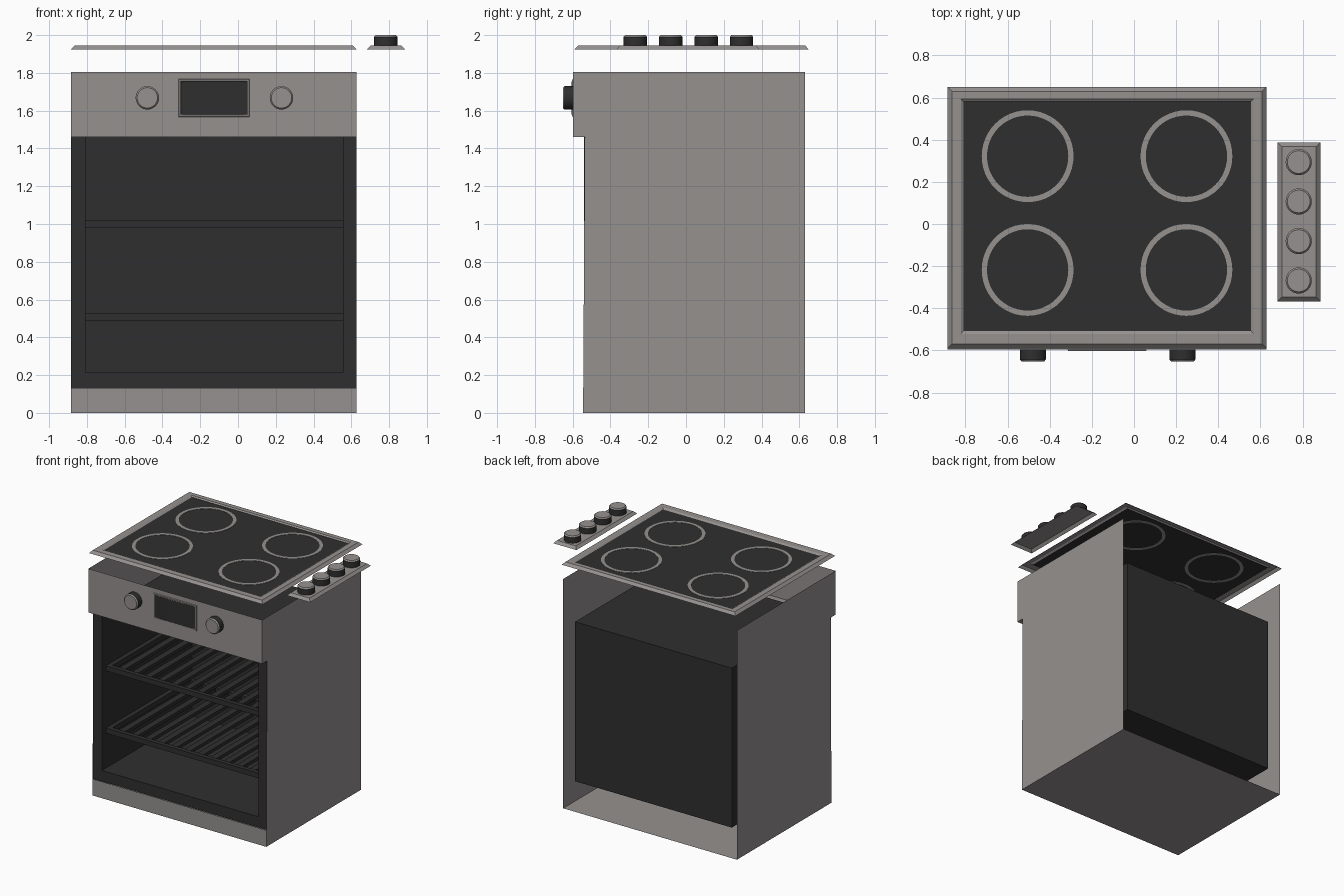
import bpy, math
from mathutils import Matrix

if "Cube" in bpy.data.objects:
    bpy.data.objects.remove(bpy.data.objects["Cube"])


def material(name, rgb):
    m = bpy.data.materials.new(name)
    m.diffuse_color = (*rgb, 1)
    m.use_nodes = True
    m.node_tree.nodes["Principled BSDF"].inputs["Base Color"].default_value = m.diffuse_color
    return m


STEEL = material("warm grey steel", (0.30, 0.283, 0.275))
DARK = material("dark enamel", (0.028, 0.028, 0.028))
X0, X1 = -0.885, 0.628        # cabinet sides
IX0, IX1 = -0.808, 0.556      # oven cavity sides


def make(name, verts, faces, mats, index=None, matrix=None, smooth=False):
    me = bpy.data.meshes.new(name)
    me.from_pydata(verts, [], faces)
    for m in mats:
        me.materials.append(m)
    if index:
        for p, i in zip(me.polygons, index):
            p.material_index = i
    if matrix:
        me.transform(matrix)
    me.update()
    ob = bpy.data.objects.new(name, me)
    bpy.context.collection.objects.link(ob)
    if smooth:
        bpy.ops.object.select_all(action='DESELECT')
        ob.select_set(True)
        bpy.context.view_layer.objects.active = ob
        bpy.ops.object.shade_smooth_by_angle(angle=math.radians(30))
    return ob


def boxes(name, spans, mat):
    """One object from several (x0, x1, y0, y1, z0, z1) boxes."""
    verts, faces = [], []
    for s in spans:
        b = len(verts)
        verts += [(s[i], s[2 + j], s[4 + k]) for i in (0, 1) for j in (0, 1) for k in (0, 1)]
        faces += [[b + n for n in f] for f in ((0, 1, 3, 2), (4, 6, 7, 5), (0, 4, 5, 1),
                                               (2, 3, 7, 6), (0, 2, 6, 4), (1, 5, 7, 3))]
    return make(name, verts, faces, [mat])


def stepped(name, loops, cap=False, mats=(STEEL,), cap_mat=0, matrix=None):
    """Skin nested rectangles (x0, x1, y0, y1, z), optionally filling the last."""
    verts, faces, idx = [], [], []
    for x0, x1, y0, y1, z in loops:
        verts += [(x0, y0, z), (x1, y0, z), (x1, y1, z), (x0, y1, z)]
    for l in range(len(loops) - 1):
        for i in range(4):
            j = (i + 1) % 4
            faces.append((l * 4 + i, l * 4 + j, l * 4 + 4 + j, l * 4 + 4 + i))
            idx.append(0)
    if cap:
        n = len(verts)
        faces.append((n - 4, n - 3, n - 2, n - 1))
        idx.append(cap_mat)
    return make(name, verts, faces, list(mats), idx, matrix)


def lathe(name, profile, mats, ring_mats, closed=False, seg=32, matrix=None):
    """Spin (radius, z) points about z; open profiles get an end cap."""
    verts = [(r * math.cos(2 * math.pi * i / seg), r * math.sin(2 * math.pi * i / seg), z)
             for r, z in profile for i in range(seg)]
    faces, idx, n = [], [], len(profile)
    for l in range(n if closed else n - 1):
        a, b = l * seg, (l + 1) % n * seg
        for i in range(seg):
            j = (i + 1) % seg
            faces.append((a + i, a + j, b + j, b + i))
            idx.append(ring_mats[l])
    if not closed:
        faces.append(tuple(range((n - 1) * seg, n * seg)))
        idx.append(ring_mats[-1])
    return make(name, verts, faces, mats, idx, matrix, True)


# Cabinet shell, open at the top and back, with overhanging control panel
side = [(0.63, 0), (-0.545, 0), (-0.544, 0.13), (-0.536, 1.46), (-0.597, 1.46),
        (-0.597, 1.805), (0.63, 1.805)]
n = len(side)
verts = [(x, y, z) for x in (X0, X1) for y, z in side]
strip = [(i, i + n, i + n + 1, i + 1) for i in (0, 1, 3, 4)]
make("cabinet", verts, [tuple(range(n))[::-1], tuple(range(n, 2 * n))] + strip, [STEEL])

# Dark front frame and the oven cavity behind it
stand = Matrix.Rotation(math.radians(90), 4, 'X')     # maps z to -y, y to z
stepped("oven_cavity", [(X0, X1, 0.13, 1.46, 0.539), (IX0, IX1, 0.215, 1.46, 0.539),
                        (IX0, IX1, 0.215, 1.47, 0.535), (IX0, IX1, 0.215, 1.47, -0.585)],
        True, (DARK,), 0, stand)

# Two racks with bars running front to back
for name, z in (("lower_rack", 0.49), ("upper_rack", 0.98)):
    spans = [(IX0, IX1, -0.49, -0.455, z, z + 0.04), (IX0, IX1, 0.515, 0.55, z, z + 0.04),
             (IX0, IX0 + 0.035, -0.455, 0.515, z, z + 0.04),
             (IX1 - 0.035, IX1, -0.455, 0.515, z, z + 0.04)]
    for i in range(11):
        x = IX0 + (IX1 - IX0) * (i + 1) / 12
        spans.append((x - 0.025, x + 0.025, -0.455, 0.515, z + 0.008, z + 0.034))
    boxes(name, spans, DARK)

# Display: raised steel frame with a slightly bulging screen
stepped("display_frame", [(-0.315, 0.06, 1.567, 1.767, 0.597), (-0.312, 0.057, 1.57, 1.764, 0.603),
                          (-0.304, 0.049, 1.578, 1.756, 0.603), (-0.3, 0.045, 1.582, 1.752, 0.598)],
        matrix=stand)
cols = 12
verts = []
for i in range(cols + 1):
    t = i / cols
    x = -0.302 + 0.349 * t
    y = -0.5985 - 0.0075 * math.sin(math.pi * t)
    verts += [(x, y, 1.58), (x, y, 1.754)]
make("display_screen", verts, [(2 * i, 2 * i + 2, 2 * i + 3, 2 * i + 1) for i in range(cols)],
     [DARK], smooth=True)

# Hob: bevelled steel rim around a dark glass top
stepped("hob", [(X0, X1, -0.59, 0.65, 1.925), (X0 + 0.02, X1 - 0.02, -0.57, 0.63, 1.945),
                (-0.822, 0.567, -0.522, 0.593, 1.945), (-0.81, 0.555, -0.507, 0.582, 1.937)],
        True, (STEEL, DARK), 1)

# Cooking rings, thin plates showing on both sides of the glass
for j, y in enumerate((-0.218, 0.322)):
    for i, x in enumerate((-0.505, 0.249)):
        lathe(f"cooking_ring_{j}{i}", [(0.193, -0.002), (0.218, -0.002), (0.218, 0.002), (0.193, 0.002)],
              [STEEL], [0] * 4, True, 48, Matrix.Translation((x, y, 1.937)))

# Separate knob strip beside the hob
stepped("knob_strip", [(0.682, 0.885, -0.367, 0.388, 1.925), (0.702, 0.865, -0.347, 0.368, 1.945)], True)

# Knobs: dark sides with a bevelled steel cap
knob = [(0.062, 0), (0.062, 0.046), (0.054, 0.055)]
for i, y in enumerate((-0.268, -0.081, 0.107, 0.294)):
    lathe(f"hob_knob_{i}", knob, [DARK, STEEL], [0, 1, 1],
          matrix=Matrix.Translation((0.782, y, 1.945)))
for i, x in enumerate((-0.48, 0.23)):
    lathe(f"oven_knob_{i}", knob, [DARK, STEEL], [0, 1, 1],
          matrix=Matrix.Translation((x, -0.597, 1.668)) @ stand)
